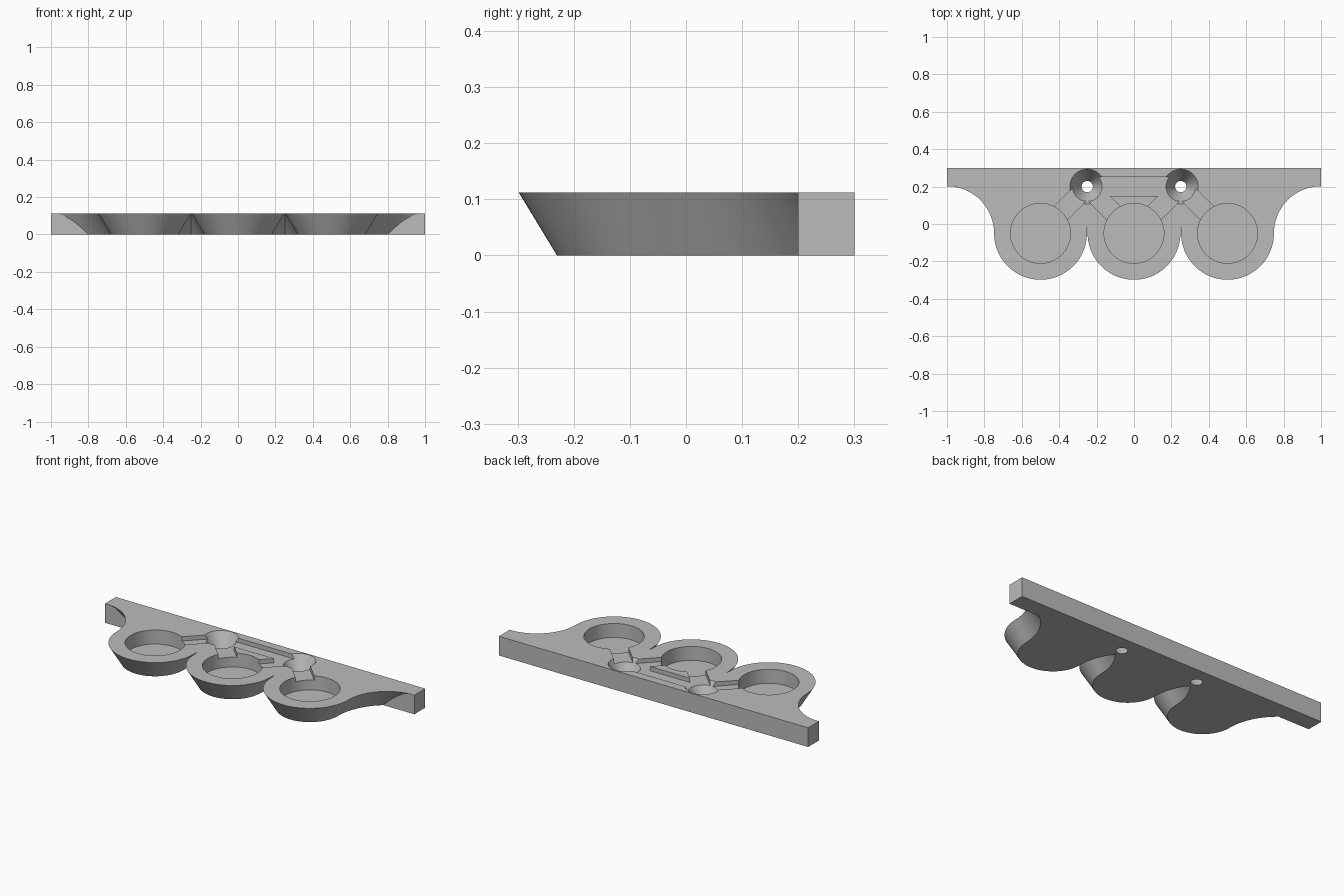
import bpy, bmesh, math
from mathutils import Matrix

H = 0.112           # plate height
CY = -0.05          # row of lobe centres
LOBES = (-0.5, 0.0, 0.5)
SCREWS = (-0.25, 0.25)
SCREW_Y = 0.2
LEVELS = 10

cube = bpy.data.objects.get("Cube")
if cube:
    bpy.data.objects.remove(cube, do_unlink=True)

grey = bpy.data.materials.new("plain_grey")
grey.use_nodes = True
colour = (0.5, 0.5, 0.5, 1)
grey.diffuse_color = colour
grey.node_tree.nodes["Principled BSDF"].inputs["Base Color"].default_value = colour


def make_object(name, bm):
    bmesh.ops.recalc_face_normals(bm, faces=bm.faces)
    mesh = bpy.data.meshes.new(name)
    bm.to_mesh(mesh)
    bm.free()
    mesh.materials.append(grey)
    obj = bpy.data.objects.new(name, mesh)
    bpy.context.collection.objects.link(obj)
    return obj


def arc(cx, radius, start, end, steps):
    return [(cx + radius * math.cos(start + (end - start) * i / steps),
             CY + radius * math.sin(start + (end - start) * i / steps))
            for i in range(steps + 1)]


def outline(t):
    """Scalloped outline; lobes shrink and hollows grow towards the bottom."""
    r = 0.18 + 0.068 * t
    hollow = 0.5 - r
    clip = math.asin(0.25 / hollow)
    tip = math.acos(0.25 / hollow)
    pts = [(1, 0.3), (-1, 0.3), (-1, 0.2)]
    pts += arc(-1, hollow, clip, 0, 20)
    for cx in LOBES:
        pts += arc(cx, r, math.pi, 2 * math.pi, 40)[1:]
        if cx < 0.4:    # pointed notch between neighbouring lobes
            pts += arc(cx + 0.5, hollow, math.pi, math.pi - tip, 12)[1:]
            pts += arc(cx, hollow, tip, 0, 12)[1:]
    pts += arc(1, hollow, math.pi, math.pi - clip, 20)[1:]
    return pts + [(1, 0.2)]


# Tapered plate: outlines lofted from bottom to top
bm = bmesh.new()
rings = []
for k in range(LEVELS + 1):
    t = k / LEVELS
    rings.append([bm.verts.new((x, y, H * t)) for x, y in outline(t)])
for low, high in zip(rings, rings[1:]):
    for i in range(len(low)):
        j = (i + 1) % len(low)
        bm.faces.new((low[i], low[j], high[j], high[i]))
bm.faces.new(rings[0])
bm.faces.new(rings[-1])
plate = make_object("holder_plate", bm)


def cut(cutter):
    mod = plate.modifiers.new("cut", 'BOOLEAN')
    mod.operation = 'DIFFERENCE'
    mod.solver = 'EXACT'
    mod.object = cutter
    cutter.hide_render = True
    bpy.context.view_layer.objects.active = plate
    bpy.ops.object.modifier_apply(modifier=mod.name)
    bpy.data.objects.remove(cutter, do_unlink=True)


def cone_cutter(name, x, y, r_low, r_high, z_low, z_high):
    bm = bmesh.new()
    bmesh.ops.create_cone(bm, cap_ends=True, segments=64, radius1=r_low,
                          radius2=r_high, depth=z_high - z_low,
                          matrix=Matrix.Translation((x, y, (z_low + z_high) / 2)))
    return make_object(name, bm)


def channel_cutter(start, end):
    dx, dy = end[0] - start[0], end[1] - start[1]
    place = (Matrix.Translation(((start[0] + end[0]) / 2, (start[1] + end[1]) / 2, H))
             @ Matrix.Rotation(math.atan2(dy, dx), 4, 'Z')
             @ Matrix.Diagonal((math.hypot(dx, dy), 0.1, 0.05, 1)))
    bm = bmesh.new()
    bmesh.ops.create_cube(bm, size=1, matrix=place)
    return make_object("channel_cutter", bm)


# Round wells
for x in LOBES:
    cut(cone_cutter("well_cutter", x, CY, 0.16, 0.16, 0.03, H + 0.1))

# Funnel-shaped screw holes, extended past both faces along the same slope
slope = 0.063 / H
for x in SCREWS:
    e = 0.02
    cut(cone_cutter("screw_cutter", x, SCREW_Y, 0.03 - slope * e,
                    0.093 + slope * e, -e, H + e))

# Shallow channels joining wells and screw holes
cut(channel_cutter((SCREWS[0], SCREW_Y), (SCREWS[1], SCREW_Y)))
for x in SCREWS:
    for side in (-0.25, 0.25):
        cut(channel_cutter((x + side, CY), (x, SCREW_Y)))

bpy.ops.object.select_all(action='DESELECT')
plate.select_set(True)
bpy.context.view_layer.objects.active = plate
bpy.ops.object.shade_smooth_by_angle(angle=math.radians(25))
